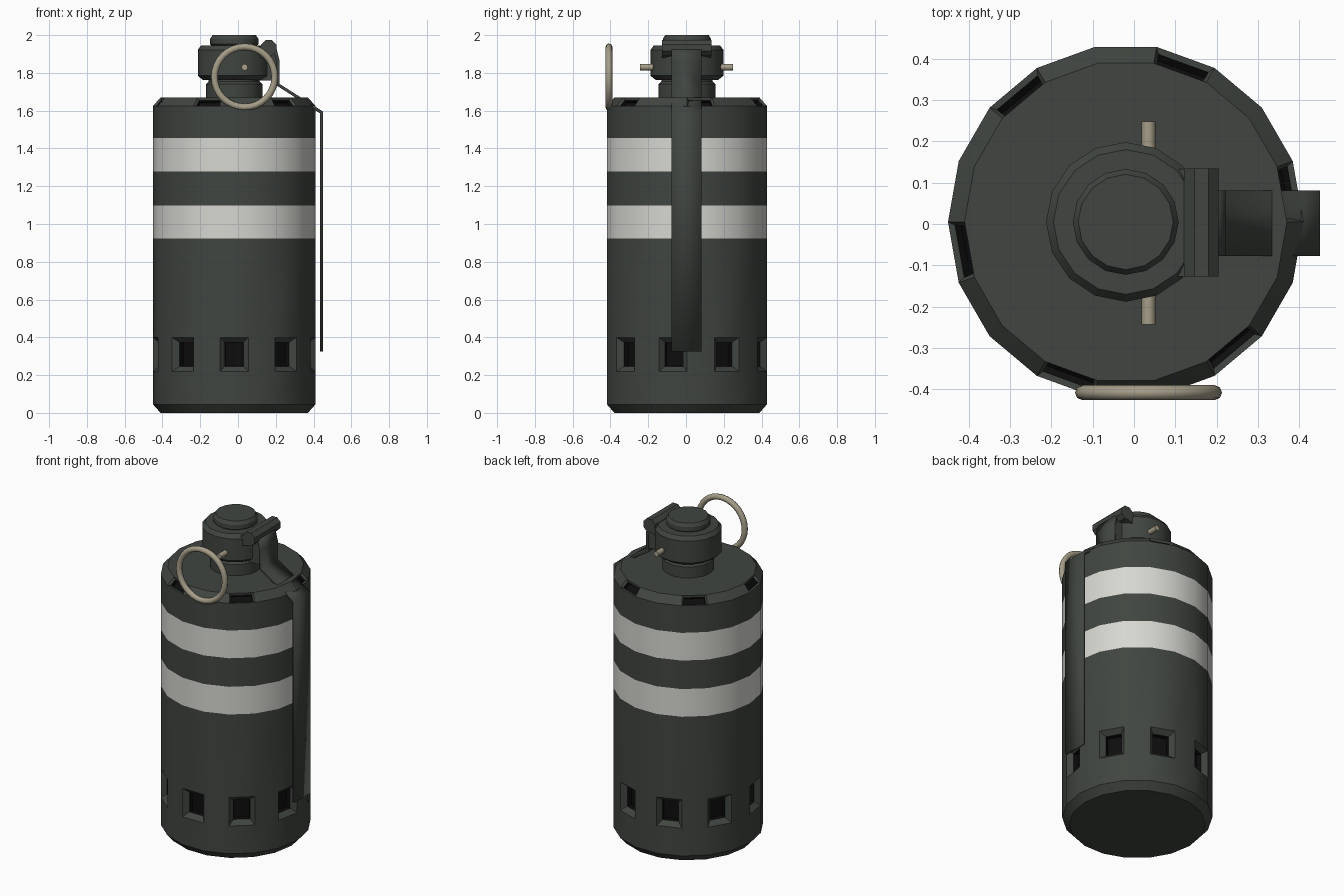
import bpy
import bmesh
from math import cos, sin, pi, radians, degrees, atan2
from mathutils import Matrix, Vector

if "Cube" in bpy.data.objects:
    bpy.data.objects.remove(bpy.data.objects["Cube"])


def material(name, color):
    m = bpy.data.materials.new(name)
    m.use_nodes = True
    m.diffuse_color = (*color, 1)
    bsdf = m.node_tree.nodes["Principled BSDF"]
    bsdf.inputs["Base Color"].default_value = (*color, 1)
    bsdf.inputs["Roughness"].default_value = 0.6
    return m


GREEN = material("dark_green_paint", (0.052, 0.060, 0.052))
WHITE = material("off_white_stripe", (0.68, 0.68, 0.64))
BLACK = material("black_vent", (0.004, 0.004, 0.004))
BRASS = material("dull_brass", (0.38, 0.34, 0.25))
CENTRE = Vector((-0.02, 0.005, 0))


def finish(bm, name, mats, angle=30):
    bmesh.ops.recalc_face_normals(bm, faces=bm.faces)
    mesh = bpy.data.meshes.new(name)
    bm.to_mesh(mesh)
    bm.free()
    for m in mats:
        mesh.materials.append(m)
    obj = bpy.data.objects.new(name, mesh)
    bpy.context.collection.objects.link(obj)
    bpy.ops.object.select_all(action="DESELECT")
    obj.select_set(True)
    bpy.context.view_layer.objects.active = obj
    bpy.ops.object.shade_smooth_by_angle(angle=radians(angle))
    return obj


def lathe(profile, sides):
    """Closed turned solid from (radius, height) pairs."""
    bm = bmesh.new()
    rings = []
    for r, z in profile:
        rings.append([bm.verts.new(CENTRE + Vector((r * cos(2 * pi * i / sides),
                      r * sin(2 * pi * i / sides), z))) for i in range(sides)])
    for a, b in zip(rings, rings[1:]):
        for i in range(sides):
            j = (i + 1) % sides
            bm.faces.new((a[i], a[j], b[j], b[i]))
    bm.faces.new(rings[0][::-1])
    bm.faces.new(rings[-1])
    return bm


def recess(bm, faces, margin, depth, well):
    """Sloped frame around each face, then a black well."""
    for f in faces:
        bmesh.ops.inset_individual(bm, faces=[f], thickness=margin, depth=-depth)
        res = bmesh.ops.inset_individual(bm, faces=[f], thickness=0.001, depth=-well)
        for g in res["faces"] + [f]:
            g.material_index = 2


# Canister body: eighteen sides, two stripes, vents below and on the shoulder
R = 0.43
bm = lathe([(0.39, 0), (R, 0.045), (R, 0.22), (R, 0.40), (R, 0.924), (R, 1.099),
            (R, 1.279), (R, 1.454), (R, 1.625), (0.39, 1.67)], 18)
bm.normal_update()
lower, upper = [], []
for f in bm.faces:
    c = f.calc_center_median() - CENTRE
    if len(f.verts) > 4:
        continue
    turn = round(degrees(atan2(c.y, c.x))) % 360
    if 0.924 < c.z < 1.099 or 1.279 < c.z < 1.454:
        f.material_index = 1
    elif 0.22 < c.z < 0.40 and turn % 40 == 30:
        lower.append(f)
    elif c.z > 1.63 and turn % 60 == 10:
        upper.append(f)
recess(bm, lower, 0.038, 0.03, 0.03)
recess(bm, upper, 0.014, 0.012, 0.02)
finish(bm, "canister_body", [GREEN, WHITE, BLACK])

# Neck, fuse head and cap
finish(lathe([(0.15, 1.66), (0.15, 1.74), (0.135, 1.755), (0.135, 1.78)], 16),
       "neck", [GREEN])
finish(lathe([(0.165, 1.762), (0.193, 1.785), (0.193, 1.922), (0.175, 1.946)], 16),
       "fuse_head", [GREEN])
finish(lathe([(0.115, 1.94), (0.128, 1.952), (0.128, 1.98), (0.115, 2.0)], 16),
       "top_cap", [GREEN])


def rod(name, x, z, radius, y0, y1, sides, mat, angle=30):
    """Cylinder lying along y."""
    bm = bmesh.new()
    turn = Matrix.Translation((x, (y0 + y1) / 2, z)) @ Matrix.Rotation(pi / 2, 4, "X")
    turn = turn @ Matrix.Rotation(pi / sides, 4, "Z")
    bmesh.ops.create_cone(bm, cap_ends=True, segments=sides, radius1=radius,
                          radius2=radius, depth=y1 - y0, matrix=turn)
    return finish(bm, name, [mat], angle)


def box(name, centre, size, tilt=0):
    bm = bmesh.new()
    m = Matrix.Translation(centre) @ Matrix.Rotation(tilt, 4, "Y")
    bmesh.ops.create_cube(bm, size=1, matrix=m @ Matrix.Diagonal((*size, 1)))
    return finish(bm, name, [GREEN])


# Hinge holding the lever to the head
rod("lever_hinge", 0.163, 1.932, 0.045, -0.127, 0.134, 8, GREEN)
box("hinge_bracket", (0.135, 0.003, 1.915), (0.07, 0.26, 0.06), radians(-20))
box("hinge_arm", (0.14, 0.003, 1.84), (0.13, 0.155, 0.16))

# Bent safety lever: a strip along a path, given thickness
bm = bmesh.new()
path = [(0.195, 1.93), (0.213, 1.86), (0.213, 1.737), (0.405, 1.615),
        (0.442, 1.59), (0.442, 0.325)]
rows = [[bm.verts.new((x, y, z)) for y in (-0.077, 0.081)] for x, z in path]
for a, b in zip(rows, rows[1:]):
    bm.faces.new((a[0], a[1], b[1], b[0]))
lever = finish(bm, "safety_lever", [GREEN], 20)
mod = lever.modifiers.new("thickness", "SOLIDIFY")
mod.thickness = 0.016
mod.offset = 0
mod.use_even_offset = True

# Pin through the head and its pull ring
rod("safety_pin", 0.035, 1.83, 0.017, -0.243, 0.248, 10, BRASS, 40)
bpy.ops.mesh.primitive_torus_add(major_segments=32, minor_segments=8,
                                 major_radius=0.16, minor_radius=0.018,
                                 location=(0.035, -0.408, 1.778),
                                 rotation=(pi / 2, 0, 0))
ring = bpy.context.object
ring.name = "pull_ring"
ring.data.materials.append(BRASS)
bpy.ops.object.shade_smooth_by_angle(angle=radians(50))
